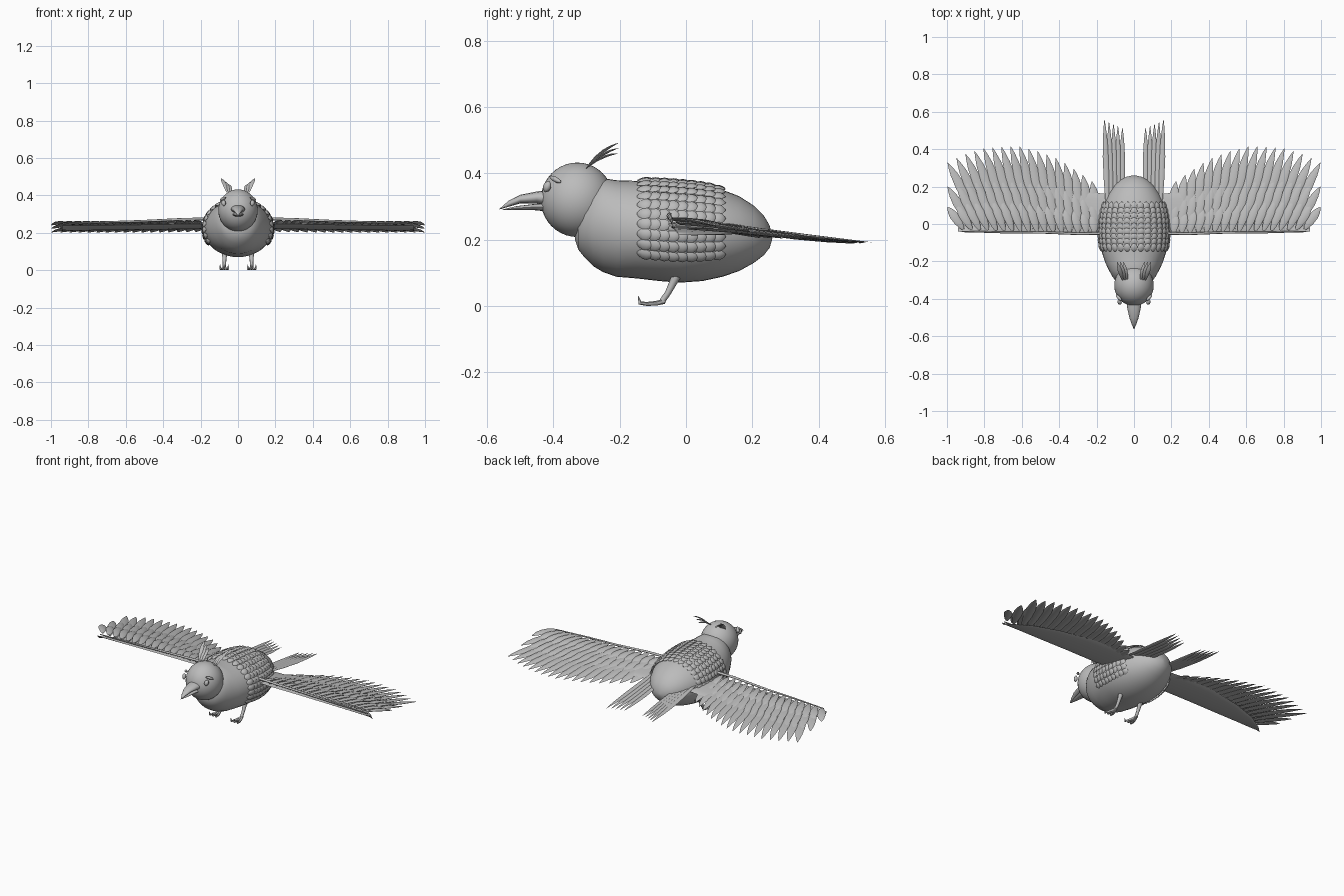
import bpy, bmesh, math
from mathutils import Vector as V

if "Cube" in bpy.data.objects:
    bpy.data.objects.remove(bpy.data.objects["Cube"])

grey = bpy.data.materials.new("plain_grey")
grey.diffuse_color = (0.5, 0.5, 0.5, 1)
grey.use_nodes = True
grey.node_tree.nodes["Principled BSDF"].inputs["Base Color"].default_value = grey.diffuse_color


def loft(bm, rings, seg=8):
    """Skin elliptical rings given as (centre, side vector, up vector)."""
    loops = []
    for c, s, u in rings:
        loops.append([bm.verts.new(c + s * math.cos(a) + u * math.sin(a))
                      for a in (2 * math.pi * i / seg for i in range(seg))])
    for p, q in zip(loops, loops[1:]):
        for i in range(seg):
            j = (i + 1) % seg
            bm.faces.new((p[i], p[j], q[j], q[i]))
    bm.faces.new(loops[0][::-1])
    bm.faces.new(loops[-1])


def leaf(bm, base, tip, width, thick, up=V((0, 0, 1)), bow=0.0, seg=8, profile=None):
    """Pointed feather from base to tip, bowed along up."""
    base, tip = V(base), V(tip)
    d = (tip - base).normalized()
    side = d.cross(up).normalized()
    nrm = side.cross(d)
    rings = []
    for t, w in profile or ((0, .25), (.12, .6), (.35, .92), (.6, 1), (.8, .72), (.92, .36), (1, .03)):
        c = base.lerp(tip, t) + nrm * bow * 4 * t * (1 - t)
        rings.append((c, side * width * w, nrm * thick * w))
    loft(bm, rings, seg)


def tube(bm, pts, radii, seg=8):
    pts = [V(p) for p in pts]
    rings = []
    for i, p in enumerate(pts):
        d = (pts[min(i + 1, len(pts) - 1)] - pts[max(i - 1, 0)]).normalized()
        s = d.cross(V((1, 0, 0))) if abs(d.x) < .9 else d.cross(V((0, 0, 1)))
        s.normalize()
        rings.append((p, s * radii[i], d.cross(s) * radii[i]))
    loft(bm, rings, seg)


def finish(name, bm, angle=60, mirror=False):
    bmesh.ops.recalc_face_normals(bm, faces=bm.faces)
    me = bpy.data.meshes.new(name)
    bm.to_mesh(me)
    bm.free()
    me.materials.append(grey)
    ob = bpy.data.objects.new(name, me)
    bpy.context.collection.objects.link(ob)
    if mirror:
        m = ob.modifiers.new("mirror", 'MIRROR')
        m.use_mirror_merge = False
    bpy.ops.object.select_all(action='DESELECT')
    ob.select_set(True)
    bpy.context.view_layer.objects.active = ob
    bpy.ops.object.shade_smooth_by_angle(angle=math.radians(angle))
    return ob


def interp(table, x):
    for a, b in zip(table, table[1:]):
        if x <= b[0]:
            t = max(0, (x - a[0]) / (b[0] - a[0]))
            return [p + (q - p) * t for p, q in zip(a, b)]
    return table[-1]


# Body: y, top, bottom, half width
BODY = [(-.335, .24, .20, .02), (-.325, .30, .17, .07), (-.305, .345, .145, .098),
        (-.28, .375, .12, .116), (-.25, .385, .102, .133), (-.21, .379, .088, .152),
        (-.15, .377, .083, .172), (-.08, .375, .075, .183), (-.02, .371, .07, .184),
        (.05, .364, .075, .178), (.11, .35, .088, .16), (.16, .331, .105, .136),
        (.205, .302, .13, .105), (.235, .272, .153, .073), (.252, .243, .175, .042), (.26, .212, .2, .006)]
bm = bmesh.new()
loft(bm, [(V((0, y, (t + b) / 2)), V((w, 0, 0)), V((0, 0, (t - b) / 2))) for y, t, b, w in BODY], 40)
finish("body", bm)

# Head
bm = bmesh.new()
bmesh.ops.create_uvsphere(bm, u_segments=32, v_segments=20, radius=.11)
bmesh.ops.scale(bm, vec=(.96, 1, 1.02), verts=bm.verts)
bmesh.ops.translate(bm, vec=(0, -.328, .32), verts=bm.verts)
finish("head", bm)

# Beak halves
for name, rows in (("upper_beak", ((-.41, .325, .040, .026), (-.45, .327, .036, .018), (-.50, .322, .025, .013),
                                   (-.535, .308, .013, .009), (-.562, .292, .001, .001))),
                   ("lower_beak", ((-.41, .298, .032, .014), (-.46, .298, .025, .009),
                                   (-.51, .295, .015, .006), (-.553, .29, .001, .001)))):
    bm = bmesh.new()
    loft(bm, [(V((0, y, z)), V((w, 0, 0)), V((0, 0, h))) for y, z, w, h in rows], 12)
    finish(name, bm)

# Eyes and brows
OVAL = ((0, .1), (.1, .55), (.3, .92), (.5, 1), (.7, .92), (.9, .55), (1, .1))
bm = bmesh.new()
leaf(bm, (.074, -.425, .343), (.080, -.413, .376), .013, .011, V((.7, -.7, .2)), profile=OVAL)
finish("eyes", bm, mirror=True)
bm = bmesh.new()
leaf(bm, (.066, -.411, .390), (.096, -.377, .373), .008, .009, V((.5, -.5, .7)), profile=OVAL)
finish("brows", bm, mirror=True)

# Crest plumes
bm = bmesh.new()
for k in range(3):
    leaf(bm, (.035 + .012 * k, -.30, .415), (.057 + .017 * k, -.202, .46 + .016 * k),
         .011, .004, bow=.010, seg=6)
finish("crest", bm, mirror=True)

# Overlapping body scales wrapped over the back and flanks
bm = bmesh.new()
COLS, ROWS = 9, 21
for c in range(COLS):
    y = -.147 + .0275 * c
    for r in range(ROWS):
        a = math.radians(-118 + 236 * r / (ROWS - 1))
        pts = []
        for yy in (y, y + .047):
            _, t, b, w = interp(BODY, yy)
            pts.append(V((w * math.sin(a), yy, (t + b) / 2 + (t - b) / 2 * math.cos(a))))
        n = V((math.sin(a) / w, 0, math.cos(a) / ((t - b) / 2))).normalized()
        leaf(bm, pts[0] + n * .001, pts[1] + n * .008, .0185, .007, n, bow=.002, seg=6)
finish("body_scales", bm)

# Wing membrane and leading bone
bm = bmesh.new()
loft(bm, [(V((x, (a + b) / 2, z)), V((0, (b - a) / 2, -.012)), V((0, 0, h))) for x, a, b, z, h in (
    (.13, -.05, .16, .235, .012), (.25, -.055, .17, .235, .010), (.45, -.05, .165, .232, .009),
    (.65, -.048, .13, .229, .008), (.80, -.046, .08, .227, .007), (.90, -.045, .02, .226, .005),
    (.94, -.04, -.02, .226, .002))], 16)
finish("wing_membrane", bm, mirror=True)
bm = bmesh.new()
tube(bm, [(.14, -.05, .275), (.3, -.052, .272), (.5, -.045, .263), (.7, -.045, .257), (.92, -.04, .25)],
     (.008, .007, .006, .005, .003))
finish("wing_bone", bm, mirror=True)

# Wing feathers in three overlapping rows: x, tip line of each row
TIPS = [(.20, .21, .12, .05), (.30, .28, .17, .075), (.40, .345, .205, .095), (.50, .385, .235, .11),
        (.62, .418, .25, .125), (.80, .405, .25, .13), (.90, .375, .235, .12), (1.0, .328, .20, .09)]
N = 17
for row, (name, by, bz, tz, w) in enumerate((("long_feathers", .01, .232, .205, .027),
                                             ("middle_feathers", -.03, .246, .222, .025),
                                             ("short_feathers", -.053, .256, .238, .024))):
    bm = bmesh.new()
    for i in range(N):
        t = i / (N - 1)
        tx = .225 + .772 * t
        ty = interp(TIPS, tx)[row + 1]
        lean = (.03 + .14 * t) * (1, .75, .5)[row]
        base = (tx - lean, by + .012 * t * row, bz + .006 * (1 - t))
        leaf(bm, base, (tx, ty, tz - .02 * (ty - .2)), w, .006, V((-.18, 0, 1)), bow=.007)
    finish(name, bm, mirror=True)

# Split tail, five feathers each side
bm = bmesh.new()
for k in range(5):
    leaf(bm, (.065 + .019 * k, .06, .245 + .003 * k), (.062 + .024 * k, .515 + .011 * k, .188 + .001 * k),
         .016, .005, bow=-.006)
finish("tail_feathers", bm, mirror=True)

# Legs and toes with upturned claws
bm = bmesh.new()
tube(bm, [(.072, -.025, .10), (.072, -.038, .072), (.073, -.055, .038), (.074, -.072, .014)],
     (.016, .012, .009, .009))
finish("legs", bm, mirror=True)
bm = bmesh.new()
for s in (-1, 0, 1):
    tube(bm, [(.074, -.065, .014), (.074 + .009 * s, -.09, .008), (.074 + .018 * s, -.118, .006),
              (.074 + .021 * s, -.139, .009), (.074 + .022 * s, -.144, .03)],
         (.008, .007, .006, .006, .001), 6)
finish("toes", bm, mirror=True)
